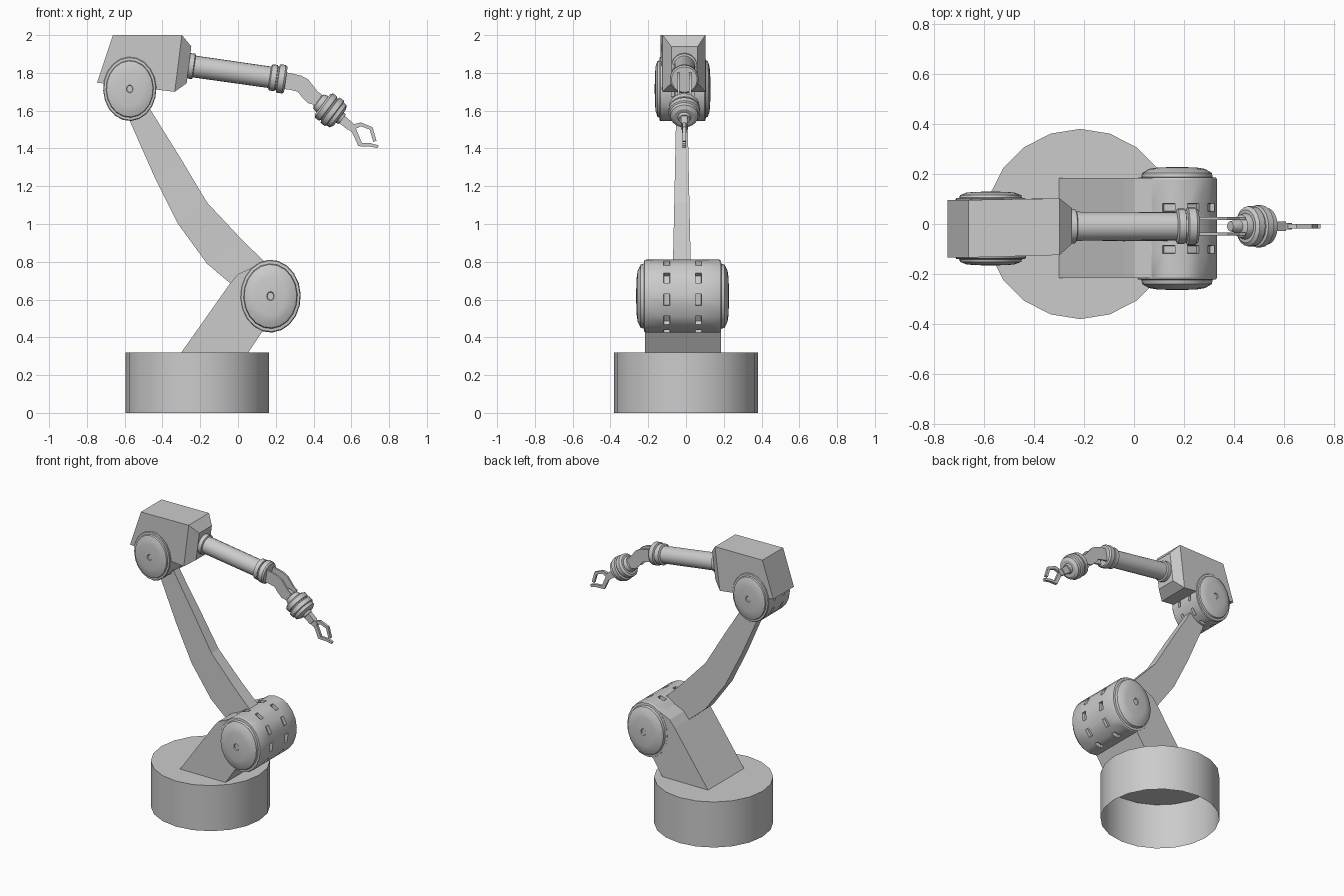
import bpy, bmesh
from math import radians, cos, sin, pi
from mathutils import Matrix, Vector

ARM_Y = -0.018   # centre plane of the heavy joints
HAND_Y = -0.009  # centre plane of the forearm and hand


def finish(name, bm, smooth=False):
    mesh = bpy.data.meshes.new(name)
    bm.to_mesh(mesh)
    bm.free()
    ob = bpy.data.objects.new(name, mesh)
    bpy.context.collection.objects.link(ob)
    if smooth:
        bpy.ops.object.select_all(action='DESELECT')
        ob.select_set(True)
        bpy.context.view_layer.objects.active = ob
        bpy.ops.object.shade_smooth_by_angle(angle=radians(30))
    return ob


def lathe(name, profile, matrix, sides=20, phase=0.0, slot_rows=(), depth=0.02):
    """Revolve (radius, height) points about local z; optional recessed slots."""
    bm = bmesh.new()
    rings = []
    for r, h in profile:
        n = 1 if r == 0 else sides
        rings.append([bm.verts.new((r * cos(phase + 2 * pi * j / sides),
                                    r * sin(phase + 2 * pi * j / sides), h)) for j in range(n)])
    slots = []
    for i, (a, b) in enumerate(zip(rings, rings[1:])):
        for j in range(sides):
            k = (j + 1) % sides
            if len(a) == 1:
                f = bm.faces.new((a[0], b[j], b[k]))
            elif len(b) == 1:
                f = bm.faces.new((a[j], a[k], b[0]))
            else:
                f = bm.faces.new((a[j], a[k], b[k], b[j]))
            if i in slot_rows and j % 2 == 0:
                slots.append(f)
    bmesh.ops.recalc_face_normals(bm, faces=bm.faces)
    if slots:
        bmesh.ops.inset_individual(bm, faces=slots, thickness=0.002, depth=-depth)
    bmesh.ops.transform(bm, matrix=matrix, verts=bm.verts)
    return finish(name, bm, True)


def loft(name, sections):
    """Join rectangular sections (edge point xz, opposite edge point xz, y0, y1)."""
    bm = bmesh.new()
    rings = [[bm.verts.new(c) for c in ((p[0], y0, p[1]), (p[0], y1, p[1]),
                                        (q[0], y1, q[1]), (q[0], y0, q[1]))]
             for p, q, y0, y1 in sections]
    for a, b in zip(rings, rings[1:]):
        for j in range(4):
            bm.faces.new((a[j], a[(j + 1) % 4], b[(j + 1) % 4], b[j]))
    bm.faces.new(rings[0])
    bm.faces.new(rings[-1])
    bmesh.ops.recalc_face_normals(bm, faces=bm.faces)
    return finish(name, bm)


def plate(name, pairs, y, half):
    return loft(name, [(p, q, y - half, y + half) for p, q in pairs])


def along(x, z, down):
    """Frame at (x, z) whose z axis points to +x, tilted down by some degrees."""
    return Matrix.Translation((x, HAND_Y, z)) @ Matrix.Rotation(radians(90 + down), 4, 'Y')


# Base: round drum, open underneath
lathe("base", [(0, 0.32), (0.38, 0.32), (0.38, 0)], Matrix.Translation((-0.215, 0, 0)))

# Pedestal: sloping block carrying the shoulder
plate("pedestal", [((-0.30, 0.32), (0.055, 0.32)), ((-0.04, 0.688), (0.135, 0.44)),
                   ((0.0, 0.735), (0.17, 0.60)), ((0.09, 0.775), (0.19, 0.70))], -0.016, 0.2)

# Shoulder and elbow drums, with stepped end caps and two rows of slots
half = [(0, -0.239), (0.02, -0.239), (0.024, -0.246), (0.10, -0.243), (0.135, -0.238),
        (0.168, -0.222), (0.172, -0.205), (0.188, -0.203), (0.193, -0.195),
        (0.193, -0.100), (0.193, -0.068)]
drum = half + [(r, -h) for r, h in reversed(half)]
for name, x, z, rad, length in (("shoulder_joint", 0.172, 0.618, 1.0, 1.0),
                                ("elbow_joint", -0.573, 1.715, 0.88, 0.60)):
    m = (Matrix.Translation((x, ARM_Y, z)) @ Matrix.Diagonal((0.83 * rad, length, rad, 1))
         @ Matrix.Rotation(pi / 2, 4, 'X'))
    lathe(name, drum, m, 20, radians(-15), (9, 11), 0.025)

# Lower arm: curved tapering beam between the joints
beam = [((0.10, 0.60), (0.20, 0.74), 0.048), ((-0.04, 0.685), (0.14, 0.80), 0.047),
        ((-0.164, 0.79), (0.01, 0.928), 0.044), ((-0.317, 1.0), (-0.164, 1.114), 0.040),
        ((-0.44, 1.245), (-0.307, 1.353), 0.035), ((-0.575, 1.55), (-0.465, 1.607), 0.030),
        ((-0.62, 1.68), (-0.52, 1.70), 0.030)]
loft("lower_arm", [(p, q, -0.022 - w, -0.022 + w) for p, q, w in beam])

# Elbow housing: wedge-backed box with a tapered nose
loft("elbow_housing", [((-0.746, 1.748), (-0.662, 2.0), -0.134, 0.096),
                       ((-0.335, 1.70), (-0.297, 2.0), -0.124, 0.102),
                       ((-0.272, 1.745), (-0.247, 1.94), -0.078, 0.062)])

# Forearm tube with a collar at the housing
lathe("forearm", [(0, -0.02), (0.068, -0.02), (0.068, 0.02), (0.058, 0.024), (0.057, 0.45), (0, 0.45)],
      along(-0.255, 1.837, 8.1))

# Wrist collar: two raised bands
lathe("wrist_collar", [(0, 0), (0.058, 0), (0.070, 0.006), (0.070, 0.034), (0.064, 0.036),
                       (0.064, 0.042), (0.076, 0.046), (0.076, 0.076), (0.068, 0.086), (0, 0.086)],
      along(0.168, 1.777, 8.1))

# Wrist fork: mirrored pair of bent side plates
for side in (-1, 1):
    plate("wrist_fork", [((0.24, 1.805), (0.235, 1.715)), ((0.285, 1.797), (0.27, 1.712)),
                         ((0.335, 1.785), (0.317, 1.70)), ((0.372, 1.765), (0.34, 1.67)),
                         ((0.423, 1.70), (0.37, 1.64)), ((0.445, 1.685), (0.415, 1.628))],
          HAND_Y + side * 0.031, 0.006)

# Wrist neck between the fork plates, flaring into the hand
lathe("wrist_neck", [(0, -0.085), (0.02, -0.083), (0.025, -0.06), (0.027, -0.04),
                     (0.046, -0.03), (0.052, -0.012), (0.052, 0.005), (0, 0.005)],
      along(0.45, 1.631, 38))

# Hand drum: stacked bands
lathe("hand", [(0, -0.004), (0.066, -0.004), (0.080, 0.006), (0.080, 0.034), (0.072, 0.037),
               (0.072, 0.043), (0.084, 0.047), (0.084, 0.075), (0.076, 0.080), (0.074, 0.100),
               (0.055, 0.112), (0.035, 0.112), (0.030, 0.128), (0, 0.128)],
      along(0.45, 1.631, 37))

# Gripper: stem, palm and two hooked fingers
plate("gripper_stem", [((0.545, 1.59), (0.515, 1.55)), ((0.608, 1.535), (0.580, 1.50))], HAND_Y, 0.018)
plate("gripper_palm", [((0.60, 1.538), (0.575, 1.507)), ((0.632, 1.518), (0.606, 1.483))], HAND_Y, 0.012)
plate("upper_finger", [((0.612, 1.528), (0.624, 1.505)), ((0.650, 1.538), (0.652, 1.517)),
                       ((0.712, 1.513), (0.697, 1.500)), ((0.733, 1.440), (0.716, 1.435))],
      HAND_Y, 0.009)
plate("lower_finger", [((0.602, 1.490), (0.624, 1.505)), ((0.637, 1.412), (0.656, 1.430)),
                       ((0.700, 1.410), (0.702, 1.428)), ((0.738, 1.402), (0.745, 1.416))],
      HAND_Y, 0.009)
